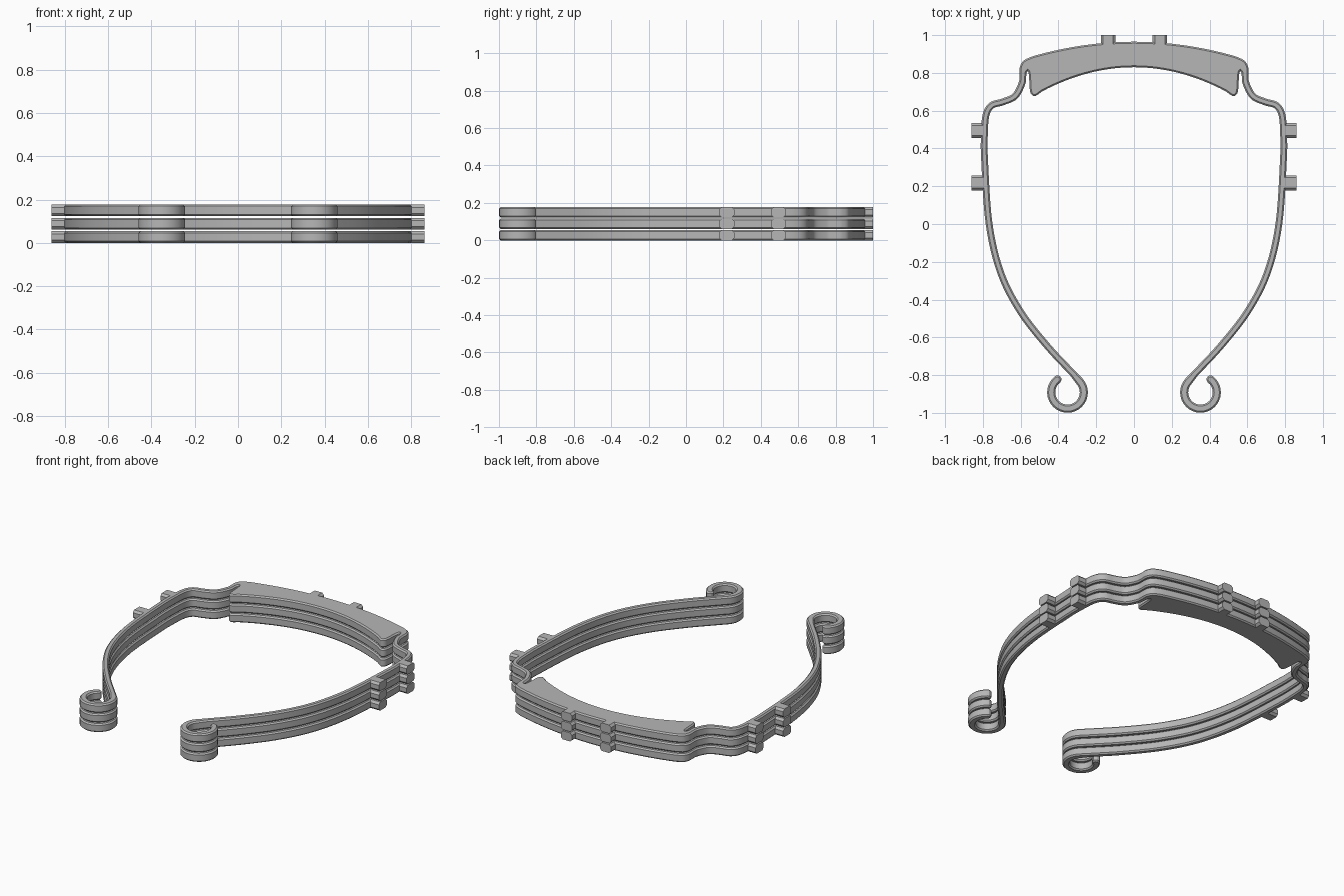
import bpy, bmesh
from math import sin, cos, radians
from mathutils import Vector

cube = bpy.data.objects.get("Cube")
if cube:
    bpy.data.objects.remove(cube)

LAYERS, HEIGHT, PITCH = 3, 0.054, 0.0615
CHAMFER = 0.008

grey = bpy.data.materials.new("plain grey plastic")
grey.use_nodes = True
COLOUR = (0.47, 0.47, 0.47, 1)
grey.diffuse_color = COLOUR
grey.node_tree.nodes["Principled BSDF"].inputs["Base Color"].default_value = COLOUR


def smooth(points, steps):
    """Smooth curve through the given points."""
    p = [Vector(q) for q in points]
    p = [2 * p[0] - p[1]] + p + [2 * p[-1] - p[-2]]
    out = []
    for a, b, c, d in zip(p, p[1:], p[2:], p[3:]):
        for i in range(steps):
            t = i / steps
            out.append(0.5 * (2 * b + (c - a) * t + (2 * a - 5 * b + 4 * c - d) * t * t
                              + (3 * b - a - 3 * c + d) * t ** 3))
    return out + [p[-2]]


def arch(top, bend, reach, count):
    """Shallow arch from the middle outwards."""
    return [Vector((reach * i / count, top - bend * (reach * i / count) ** 2))
            for i in range(count + 1)]


def finish(bm, name):
    bmesh.ops.recalc_face_normals(bm, faces=bm.faces)
    mesh = bpy.data.meshes.new(name)
    bm.to_mesh(mesh)
    bm.free()
    mesh.materials.append(grey)
    obj = bpy.data.objects.new(name, mesh)
    bpy.context.collection.objects.link(obj)
    bpy.ops.object.select_all(action='DESELECT')
    obj.select_set(True)
    bpy.context.view_layer.objects.active = obj
    bpy.ops.object.shade_smooth_by_angle(angle=radians(30))
    return obj


def half_outline():
    # Centre line of the side arm, then the curled hook
    arm = smooth([(.588, .79), (.593, .745), (.63, .677), (.693, .647), (.755, .627),
                  (.784, .574), (.792, .47), (.791, .34), (.767, 0), (.705, -.26),
                  (.6, -.465), (.46, -.645), (.325, -.79)], 6)
    centre = Vector((.352, -.891))
    hook = [centre + .0865 * Vector((cos(radians(a)), sin(radians(a))))
            for a in range(137, 413, 11)]
    path = arm + hook
    outer, inner = [], []
    for i, p in enumerate(path):
        d = (path[min(i + 1, len(path) - 1)] - path[max(i - 1, 0)]).normalized()
        n = Vector((-d.y, d.x))
        half = .018 if i < len(arm) else .0215
        outer.append(p + n * half)
        inner.append(p - n * half)
    # Rounded hook tip
    tip = [path[-1] + .0215 * (n * cos(radians(a)) + d * sin(radians(a)))
           for a in range(30, 180, 30)]
    # Brow pad: front arch, shoulder, slit, rounded lower corner, rear arch
    top = arch(.965, .267, .53, 16)
    shoulder = smooth([(.545, .885), (.585, .865), (.603, .835), (.607, .81)], 4)
    slit = [Vector(q) for q in ((.568, .803), (.563, .809), (.558, .803))]
    corner = smooth([(.555, .77), (.552, .715), (.545, .689), (.528, .677), (.51, .684)], 4)
    bottom = arch(.83, .54, .485, 16)[::-1]
    return top + shoulder + outer + tip + inner[::-1] + slit + corner + bottom


right_half = half_outline()
outline = right_half + [Vector((-p.x, p.y)) for p in right_half[-2:0:-1]]


def make_band(name, z):
    bm = bmesh.new()
    base = bm.faces.new([bm.verts.new((p.x, p.y, z)) for p in outline])
    up = bmesh.ops.extrude_face_region(bm, geom=[base], use_keep_orig=True)
    bmesh.ops.translate(bm, vec=(0, 0, HEIGHT),
                        verts=[g for g in up["geom"] if isinstance(g, bmesh.types.BMVert)])
    bmesh.ops.recalc_face_normals(bm, faces=bm.faces)
    rims = [e for e in bm.edges if abs(e.verts[0].co.z - e.verts[1].co.z) < 1e-5]
    bmesh.ops.bevel(bm, geom=rims, offset=CHAMFER, segments=1, affect='EDGES',
                    clamp_overlap=False)
    return finish(bm, name)


def make_tab(name, low, high, axis):
    """Box stub with its long edges chamfered along the given axis."""
    low, high = Vector(low), Vector(high)
    bm = bmesh.new()
    bmesh.ops.create_cube(bm, size=1)
    for v in bm.verts:
        v.co = Vector(((low[i] + high[i]) / 2 + v.co[i] * (high[i] - low[i])
                       for i in range(3)))
    along = [e for e in bm.edges
             if abs((e.verts[0].co - e.verts[1].co).normalized()[axis]) > .9]
    bmesh.ops.bevel(bm, geom=along, offset=.013, segments=1, affect='EDGES')
    return finish(bm, name)


for k in range(LAYERS):
    z = k * PITCH
    make_band(f"headband_{k + 1}", z)
    for side, label in ((1, "left"), (-1, "right")):
        # Front-arch stubs
        x = side * .137
        make_tab(f"{label}_brow_tab_{k + 1}", (x - .039, .945, z),
                 (x + .039, 1, z + HEIGHT), 1)
        # Side-arm stubs
        for place, y in (("upper", .495), ("lower", .218)):
            a, b = sorted((side * .79, side * .861))
            make_tab(f"{label}_{place}_side_tab_{k + 1}", (a, y - .04, z),
                     (b, y + .04, z + HEIGHT), 0)
